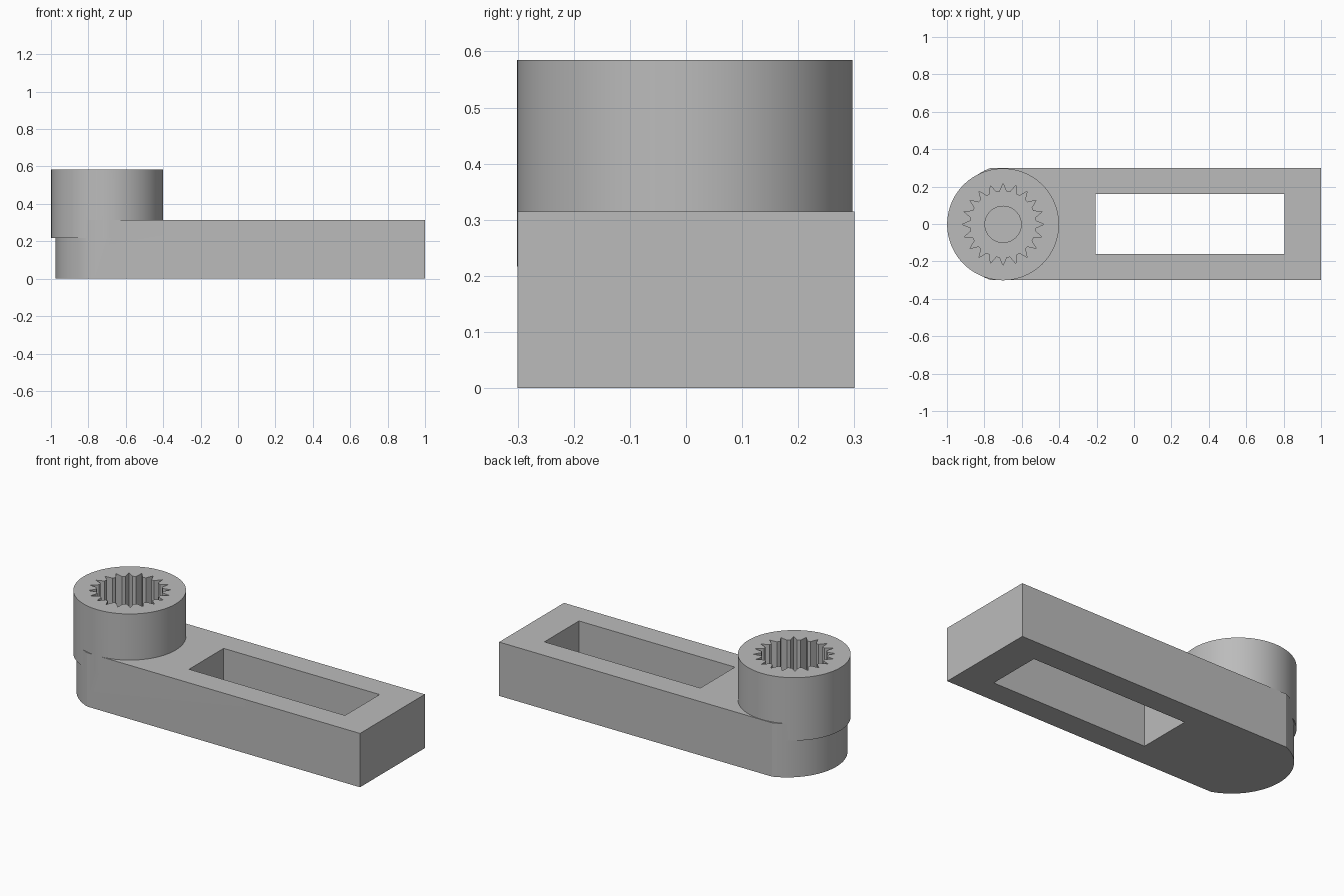
import bpy
from math import sin, cos, pi, asin, tau

cube = bpy.data.objects.get("Cube")
if cube:
    bpy.data.objects.remove(cube, do_unlink=True)

grey = bpy.data.materials.new("mid_grey")
grey.use_nodes = True
grey.diffuse_color = (0.5, 0.5, 0.5, 1)
grey.node_tree.nodes["Principled BSDF"].inputs["Base Color"].default_value = (0.5, 0.5, 0.5, 1)

BOSS = (-0.70, -0.002)


def polar(centre, radius, angle):
    return (centre[0] + radius * cos(angle), centre[1] + radius * sin(angle))


def circle(centre, radius, sides):
    return [polar(centre, radius, tau * i / sides) for i in range(sides)]


def prism(name, outline, z0, z1):
    """Solid extruded from a counter-clockwise outline."""
    n = len(outline)
    verts = [(x, y, z) for z in (z0, z1) for x, y in outline]
    faces = [list(range(n))[::-1], list(range(n, 2 * n))]
    faces += [[i, (i + 1) % n, n + (i + 1) % n, n + i] for i in range(n)]
    mesh = bpy.data.meshes.new(name)
    mesh.from_pydata(verts, [], faces)
    mesh.materials.append(grey)
    obj = bpy.data.objects.new(name, mesh)
    bpy.context.collection.objects.link(obj)
    return obj


def combine(target, other, operation):
    """Apply a boolean and discard the helper solid."""
    other.hide_render = True
    mod = target.modifiers.new(operation, 'BOOLEAN')
    mod.operation = operation
    mod.solver = 'EXACT'
    mod.object = other
    bpy.context.view_layer.objects.active = target
    bpy.ops.object.modifier_apply(modifier=mod.name)
    bpy.data.objects.remove(other, do_unlink=True)


# Arm: square at one end, shallow arc at the other
end_centre, end_radius, half_width = (-0.655, 0), 0.32, 0.30
spread = asin(half_width / end_radius)
arc = [polar(end_centre, end_radius, pi - spread + 2 * spread * i / 40) for i in range(41)]
arm = prism("slotted_arm", [(1, -half_width), (1, half_width)] + arc, 0, 0.315)

# Long slot through the arm
combine(arm, prism("slot_cutter", [(-0.205, -0.16), (0.805, -0.16),
                                   (0.805, 0.16), (-0.205, 0.16)], -0.1, 0.5), 'DIFFERENCE')

# Round boss overlapping the arm's end
combine(arm, prism("boss", circle(BOSS, 0.299, 96), 0.217, 0.585), 'UNION')

# Splined socket with pointed grooves
teeth = 20
spline = []
for t in range(teeth):
    for offset, radius in ((-0.33, 0.176), (0, 0.219), (0.33, 0.176)):
        spline.append(polar(BOSS, radius, tau * (t + offset) / teeth))
combine(arm, prism("socket_cutter", spline, 0.36, 0.7), 'DIFFERENCE')

# Small blind screw hole in the socket floor
combine(arm, prism("screw_hole_cutter", circle(BOSS, 0.097, 48), 0.316, 0.45), 'DIFFERENCE')

# Smooth the round walls, keep the edges sharp
bpy.ops.object.select_all(action='DESELECT')
arm.select_set(True)
bpy.context.view_layer.objects.active = arm
bpy.ops.object.shade_smooth_by_angle(angle=pi / 9)
